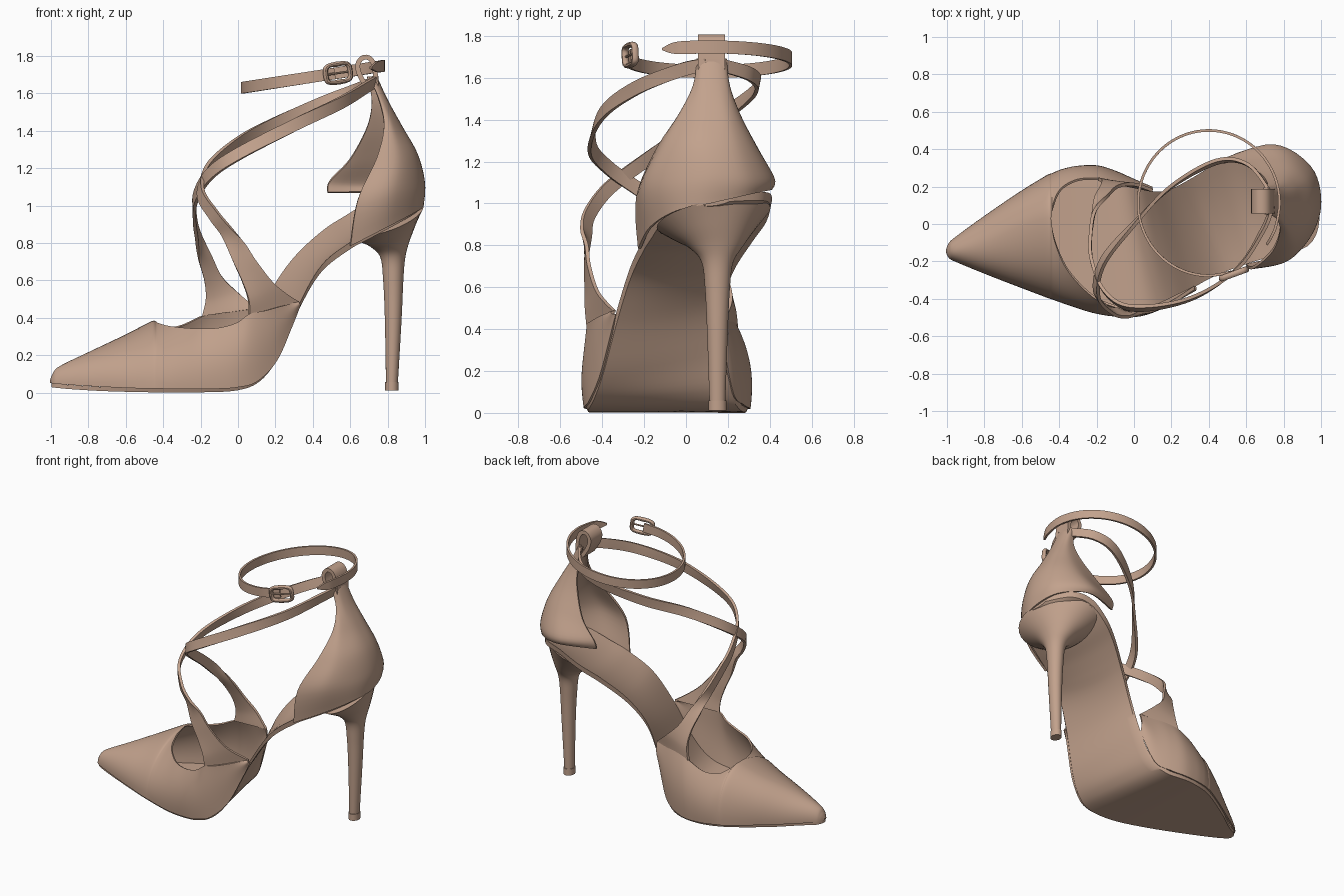
import bpy, bmesh, math
from mathutils import Vector

mat = bpy.data.materials.new("tan leather")
mat.diffuse_color = (0.54, 0.36, 0.265, 1)


def spline(pts, n):
    """Catmull-Rom through points of any dimension, n steps per span."""
    out = []
    for i in range(len(pts) - 1):
        a, b, c, d = pts[max(i - 1, 0)], pts[i], pts[i + 1], pts[min(i + 2, len(pts) - 1)]
        for k in range(n):
            t = k / n
            out.append([0.5 * (2 * q + (r - p) * t + (2 * p - 5 * q + 4 * r - s) * t * t
                               + (3 * q - p - 3 * r + s) * t ** 3) for p, q, r, s in zip(a, b, c, d)])
    return out + [list(pts[-1])]


def loft(name, *grids, closed=False, caps=True, thick=0):
    """Skin one or more grids of points into a single smooth object."""
    verts, faces = [], []
    for rows in grids:
        o, m = len(verts), len(rows[0])
        verts += [tuple(p) for r in rows for p in r]
        for i in range(len(rows) - 1):
            for j in range(m if closed else m - 1):
                k = (j + 1) % m
                faces.append((o + i * m + j, o + i * m + k, o + (i + 1) * m + k, o + (i + 1) * m + j))
        if closed and caps:
            faces.append(tuple(range(o, o + m))[::-1])
            faces.append(tuple(o + (len(rows) - 1) * m + j for j in range(m)))
    me = bpy.data.meshes.new(name)
    me.from_pydata(verts, [], faces)
    bm = bmesh.new()
    bm.from_mesh(me)
    bmesh.ops.remove_doubles(bm, verts=bm.verts, dist=1e-4)
    bmesh.ops.recalc_face_normals(bm, faces=bm.faces)
    bm.to_mesh(me)
    bm.free()
    ob = bpy.data.objects.new(name, me)
    bpy.context.collection.objects.link(ob)
    me.materials.append(mat)
    bpy.ops.object.select_all(action='DESELECT')
    ob.select_set(True)
    bpy.context.view_layer.objects.active = ob
    if thick:
        mod = ob.modifiers.new("thickness", 'SOLIDIFY')
        mod.thickness, mod.offset = thick, 0
        bpy.ops.object.modifier_apply(modifier=mod.name)
    bpy.ops.object.shade_smooth_by_angle(angle=math.radians(40))
    return ob


def ribbon(name, pts, centre, base=(), thick=0.018):
    """Flat strap along (x, y, z, width) points, facing away from a vertical axis.
    base holds explicit edge pairs that flare into the shoe."""
    pairs = list(base)
    for i, q in enumerate(pts):
        p = Vector(q[:3])
        tan = Vector(pts[min(i + 1, len(pts) - 1)][:3]) - Vector(pts[max(i - 1, 0)][:3])
        out = Vector((p.x - centre[0], p.y - centre[1], 0))
        w = tan.cross(out).normalized() * q[3] / 2
        pairs.append((*(p + w), *(p - w)))
    rows = [[Vector(q[:3]).lerp(Vector(q[3:]), k / 4) for k in range(5)] for q in spline(pairs, 8)]
    return loft(name, rows, thick=thick)


# sole: near rim and far rim at each station from toe to heel
stations = [
    (-.998, -.16, .052, -.998, -.13, .052), (-.97, -.182, .048, -.97, -.09, .048),
    (-.88, -.22, .04, -.88, -.035, .04), (-.7, -.29, .03, -.7, .1, .03),
    (-.45, -.388, .024, -.45, .253, .024), (-.2, -.466, .024, -.25, .298, .024),
    (0, -.478, .035, -.08, .265, .04), (.12, -.45, .085, .02, .213, .13), (.22, -.402, .22, .09, .177, .32),
    (.33, -.333, .48, .18, .18, .55), (.45, -.27, .685, .3, .24, .725),
    (.6, -.215, .805, .45, .33, .865), (.72, -.175, .87, .58, .39, .95),
    (.86, -.12, .945, .72, .41, 1.03), (.95, -.02, 1.0, .86, .37, 1.055), (.985, .08, 1.03, .965, .21, 1.05)]
rows = []
for q in spline(stations, 6):
    a, b = Vector(q[:3]), Vector(q[3:])
    f = min(max((q[0] - .1) / .4, 0), 1)
    sag = 0.07 * f * min((b - a).length, .55)
    top = [a.lerp(b, v / 10) - Vector((0, 0, sag * 4 * v / 10 * (1 - v / 10))) for v in range(11)]
    mid = (a + b) / 2
    under = [mid + (p - mid) * .97 - Vector((0, 0, .022 + .018 * f)) for p in reversed(top)]
    rows.append(top + under)
loft("sole", rows, closed=True)


# vamp and quarters: (rim point, top edge point) pairs, one list per side
ridge = [(-1, -.145, .062), (-.985, -.143, .1), (-.95, -.138, .137), (-.8, -.1, .21), (-.6, -.01, .305),
         (-.47, .03, .372), (-.445, .03, .378)]
near_rim = [(-1, -.15), (-.985, -.178), (-.95, -.197), (-.8, -.258), (-.6, -.335), (-.47, -.385), (-.44, -.395)]
far_rim = [(-1, -.14), (-.985, -.105), (-.95, -.073), (-.8, .035), (-.6, .17), (-.47, .25), (-.44, .262)]
rim_z = [.052, .05, .046, .036, .026, .022, .022]
near = [(x, y, z) + e for (x, y), z, e in zip(near_rim, rim_z, ridge)] + [
    (-.41, -.405, .022, -.42, -.1, .366), (-.35, -.425, .02, -.35, -.25, .35),
    (-.22, -.463, .02, -.22, -.385, .34), (-.1, -.48, .022, -.1, -.44, .345),
    (0, -.48, .03, 0, -.46, .375), (.1, -.457, .06, .06, -.468, .42),
    (.205, -.41, .17, .15, -.445, .44), (.285, -.362, .35, .24, -.40, .465), (.33, -.335, .47, .325, -.34, .485)]
far = [(x, y, z) + e for (x, y), z, e in zip(far_rim, rim_z, ridge)] + [
    (-.41, .273, .022, -.425, .12, .362), (-.37, .285, .02, -.385, .19, .345),
    (-.3, .298, .02, -.3, .235, .36), (-.2, .3, .022, -.19, .24, .41),
    (-.1, .27, .04, -.1, .225, .43), (0, .223, .09, 0, .203, .44), (.09, .178, .31, .1, .18, .45)]


def side(pairs, sgn):
    rows = []
    for q in spline(pairs[:7], 6) + spline(pairs[6:], 6)[1:]:
        r, e = q[:3], q[3:]
        # arc ends early where the throat is open
        cm = 0 if e[0] < -.446 else min(max((e[1] - .03) / (r[1] - .03), 0), .9)
        tm = math.acos(cm)
        row = []
        for k in range(15):
            t = tm * k / 14
            s, c = math.sin(t) / math.sin(tm), (math.cos(t) - cm) / (1 - cm)
            bulge = sgn * .016 * math.sin(math.pi * k / 14) * min(1, (r[0] + 1) * 3)
            row.append((r[0] + (e[0] - r[0]) * s, e[1] + (r[1] - e[1]) * c + bulge, r[2] + (e[2] - r[2]) * s))
        rows.append(row)
    return rows


loft("upper", side(near, -1), side(far, 1), thick=.012)

# stiletto heel: z, centre x, centre y, radius x, radius y, tilt x, tilt y, skew
tip = [(.012, .823, .15, .036, .043, 0, 0, 0), (.058, .823, .15, .036, .043, 0, 0, 0)]
stem = [(.055, .823, .15, .032, .038, 0, 0, 0), (.4, .83, .15, .045, .05, 0, 0, 0),
        (.6, .83, .15, .054, .06, 0, 0, 0), (.72, .828, .15, .066, .076, 0, 0, 0),
        (.79, .815, .148, .1, .125, .15, .06, .05), (.86, .80, .14, .15, .195, .34, .14, .15),
        (.932, .792, .132, .188, .272, .44, .17, .25)]


def rings(data):
    out = []
    for z, cx, cy, rx, ry, kx, ky, skew in data:
        ring = []
        for k in range(32):
            a = math.tau * k / 32
            dx, dy = rx * math.cos(a), ry * math.sin(a)
            ring.append((cx + dx - skew * dy, cy + dy, z + kx * dx + ky * dy))
        out.append(ring)
    return out


loft("heel_tip", rings(tip), closed=True)
loft("stiletto_heel", rings(spline(stem, 6)), closed=True)

# heel counter: U-shaped rows from near front edge round the back to far front edge
cup = [
    [(.6, -.222, .785), (.8, -.165, .89), (.94, -.045, .965), (.985, .11, 1.0), (.93, .3, 1.045), (.74, .405, 1.07), (.48, .33, 1.07)],
    [(.64, -.23, 1.03), (.82, -.19, 1.08), (.945, -.05, 1.1), (.992, .12, 1.12), (.94, .3, 1.12), (.75, .415, 1.12), (.49, .345, 1.13)],
    [(.74, -.14, 1.25), (.85, -.11, 1.26), (.93, 0, 1.27), (.955, .12, 1.27), (.92, .25, 1.27), (.8, .335, 1.26), (.6, .32, 1.25)],
    [(.78, -.03, 1.42), (.82, -.02, 1.42), (.86, .05, 1.42), (.872, .12, 1.42), (.86, .2, 1.42), (.8, .25, 1.42), (.69, .25, 1.42)],
    [(.755, .04, 1.56), (.77, .045, 1.56), (.788, .07, 1.56), (.795, .12, 1.56), (.788, .17, 1.56), (.765, .2, 1.56), (.715, .2, 1.56)],
    [(.70, .06, 1.69), (.715, .06, 1.69), (.73, .08, 1.69), (.735, .12, 1.69), (.73, .16, 1.69), (.715, .185, 1.69), (.69, .185, 1.69)]]
across = [spline(r, 6) for r in cup]
columns = [spline([r[j] for r in across], 6) for j in range(len(across[0]))]
loft("heel_counter", columns, thick=.016)

# folded tab that holds the ankle strap
tab = spline([(.738, 1.64), (.73, 1.74), (.705, 1.787), (.665, 1.79), (.64, 1.75), (.655, 1.69), (.70, 1.62)], 6)
loft("strap_tab", [[(x, .057, z), (x, .187, z)] for x, z in tab], thick=.026)

# crossing straps, flaring out of the upper
ribbon("near_cross_strap", [
    (-.06, -.477, .86, .075), (-.13, -.46, .95, .068), (-.2, -.37, 1.07, .065), (-.165, -.2, 1.2, .065),
    (0, 0, 1.335, .065), (.2, .2, 1.44, .065), (.45, .335, 1.55, .065), (.62, .31, 1.615, .065),
    (.74, .15, 1.665, .06)], (.3, -.08),
    base=[(.325, -.34, .485, .06, -.468, .42), (.2, -.42, .575, .055, -.475, .50),
          (.1, -.462, .70, .02, -.476, .60), (.035, -.475, .80, -.03, -.478, .71)])
ribbon("far_cross_strap", [
    (-.215, .05, .84, .065), (-.232, -.06, .945, .065), (-.225, -.2, 1.05, .065), (-.15, -.37, 1.17, .065),
    (0, -.45, 1.275, .065), (.3, -.40, 1.43, .065), (.55, -.24, 1.55, .065), (.69, -.03, 1.635, .065),
    (.74, .1, 1.665, .06)], (.3, -.08),
    base=[(-.19, .24, .41, .1, .18, .45), (-.172, .228, .5, 0, .212, .535),
          (-.18, .195, .6, -.085, .2, .62), (-.21, .135, .71, -.14, .15, .73)])


# ankle strap: tilted open ring with a pointed end
def ring_point(deg):
    a = math.radians(deg)
    x, y = .4 + .378 * math.cos(a), .112 + .388 * math.sin(a)
    return (x, y, 1.63 + (x - .02) * .155)


strap = [ring_point(-35) + (.01,), ring_point(-27) + (.05,)]
strap += [ring_point(d) + (.062,) for d in range(-18, 289, 18)]
ribbon("ankle_strap", strap, (.4, .12), thick=.014)

# buckle frame and prong
u = Vector((.93, .34, .14)).normalized()
w = Vector((-.13, -.05, .99)).normalized()
n = u.cross(w)
c = Vector(ring_point(290)) + n * .015
frame = []
for k in range(41):
    a = math.tau * k / 40
    ca, sa = math.cos(a), math.sin(a)
    p = c + u * .07 * math.copysign(abs(ca) ** .5, ca) + w * .048 * math.copysign(abs(sa) ** .5, sa)
    d = (p - c).normalized()
    frame.append([p + d * math.cos(b) * .014 + n * math.sin(b) * .017 for b in [math.tau * j / 10 for j in range(10)]])
loft("buckle_frame", frame, closed=True, caps=False)
bar = [[c + u * s + n * .006 * math.cos(b) + w * .006 * math.sin(b)
        for b in [math.tau * j / 8 for j in range(8)]] for s in (-.07, .07)]
loft("buckle_prong", bar, closed=True)
